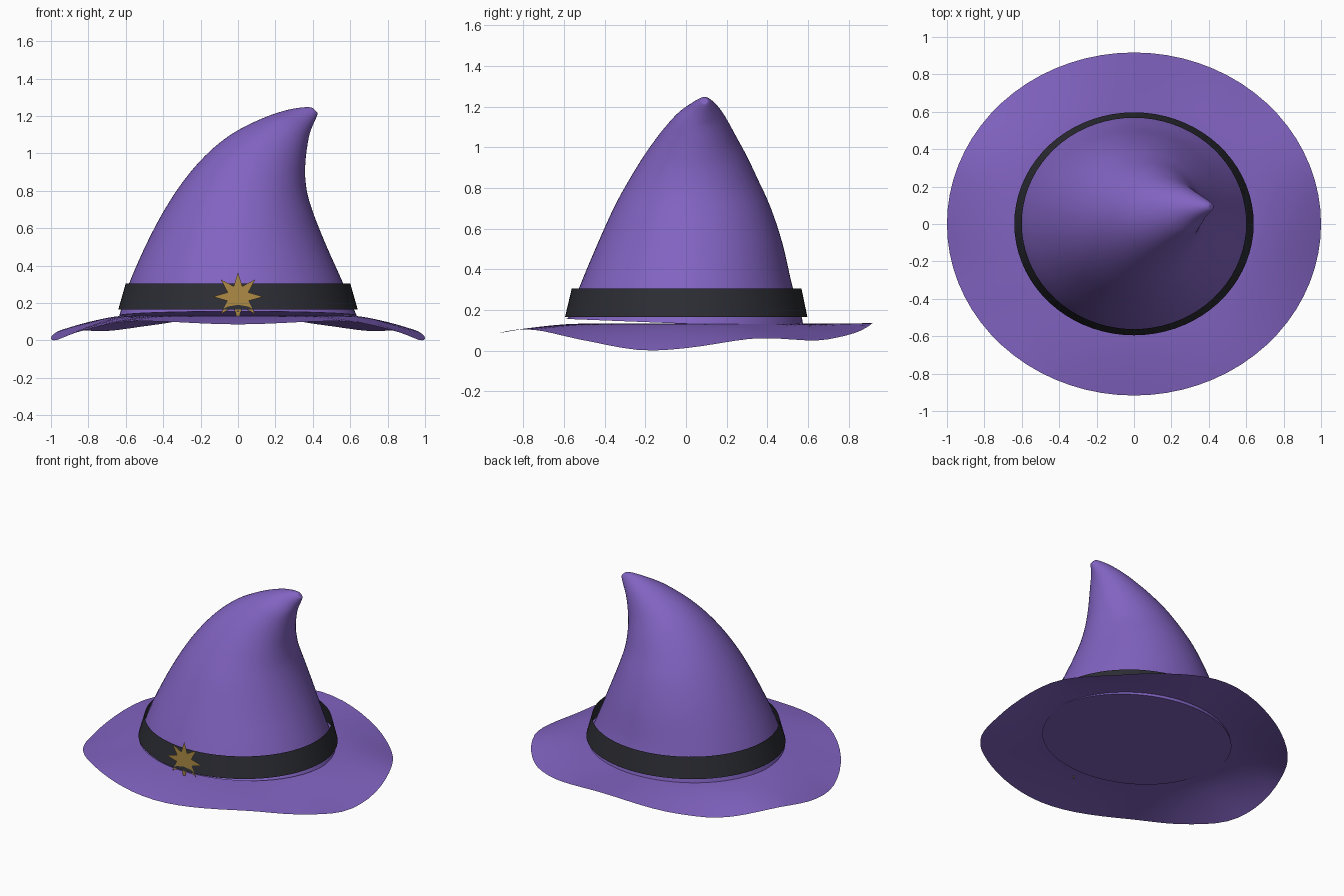
import bpy, math

if "Cube" in bpy.data.objects:
    bpy.data.objects.remove(bpy.data.objects["Cube"])

SEG = 72


def material(name, rgb):
    m = bpy.data.materials.new(name)
    m.diffuse_color = (*rgb, 1)
    m.use_nodes = True
    m.node_tree.nodes["Principled BSDF"].inputs["Base Color"].default_value = m.diffuse_color
    return m


purple = material("purple felt", (0.222, 0.125, 0.535))
black = material("charcoal ribbon", (0.025, 0.026, 0.034))
gold = material("antique gold", (0.42, 0.26, 0.06))


def make(name, verts, faces, mat, smooth=True):
    me = bpy.data.meshes.new(name)
    me.from_pydata(verts, [], faces)
    me.materials.append(mat)
    ob = bpy.data.objects.new(name, me)
    bpy.context.collection.objects.link(ob)
    bpy.context.view_layer.objects.active = ob
    ob.select_set(True)
    if smooth:
        bpy.ops.object.shade_smooth_by_angle(angle=math.radians(50))
    ob.select_set(False)
    return ob


def loft(name, rings, mat, cap=False):
    """Bridge consecutive rings, each listed counter-clockwise from above."""
    verts = [v for r in rings for v in r]
    faces = []
    for k in range(len(rings) - 1):
        for i in range(SEG):
            j = (i + 1) % SEG
            faces.append((k * SEG + i, k * SEG + j, (k + 1) * SEG + j, (k + 1) * SEG + i))
    if cap:
        faces.append(tuple(range((len(rings) - 1) * SEG, len(rings) * SEG)))
        faces.append(tuple(reversed(range(SEG))))
    return make(name, verts, faces, mat)


def spline(a, b, c, d, t):
    """Catmull-Rom blend between b and c."""
    return 0.5 * (2 * b + (c - a) * t + (2 * a - 5 * b + 4 * c - d) * t * t
                  + (3 * b - a - 3 * c + d) * t ** 3)


def ring(s):
    """Tilted oval from left point, right point and front/back limits."""
    lx, lz, rx, rz, y0, y1 = s
    out = []
    for i in range(SEG):
        a = 2 * math.pi * i / SEG
        c, n = math.cos(a), math.sin(a)
        out.append(((lx + rx) / 2 + (rx - lx) / 2 * c, (y0 + y1) / 2 + (y1 - y0) / 2 * n,
                    (lz + rz) / 2 + (rz - lz) / 2 * c))
    return out


# Bent crown: left x, z, right x, z, front y, back y
sections = [
    (-.635, .13, .635, .13, -.59, .58),
    (-.58, .31, .56, .31, -.525, .525),
    (-.473, .55, .475, .50, -.435, .475),
    (-.366, .743, .41, .66, -.355, .417),
    (-.26, .893, .372, .78, -.28, .355),
    (-.152, 1.01, .359, .88, -.212, .303),
    (-.045, 1.096, .361, .96, -.152, .257),
    (.06, 1.155, .369, 1.03, -.10, .222),
    (.17, 1.203, .382, 1.10, -.045, .188),
    (.275, 1.235, .40, 1.15, .015, .155),
    (.36, 1.247, .418, 1.19, .055, .126),
    (.398, 1.243, .425, 1.21, .073, .11),
    (.412, 1.23, .424, 1.218, .084, .099),
]
rings = []
last = len(sections) - 1
for k in range(last):
    four = [sections[min(max(k + d, 0), last)] for d in (-1, 0, 1, 2)]
    for t in (0, .25, .5, .75):
        rings.append(ring([spline(*p, t) for p in zip(*four)]))
rings.append(ring(sections[-1]))
# The closed base leans: raised at the front, sunk into the brim at the back
rings[0] = [(x, y, .132 - .04 * y) for x, y, z in rings[0]]
loft("crown", rings, purple, cap=True)

# Wavy brim: edge height by angle from front (-90) to back (90), mirrored in x
wave = [(-125, .105), (-90, .086), (-55, .102), (-33, .05), (-14, .002), (0, .012), (19, .056),
        (27, .06), (45, .05), (61, .078), (90, .135), (119, .078)]


def edge_height(deg):
    for k in range(1, len(wave) - 2):
        (x1, z1), (x2, z2) = wave[k], wave[k + 1]
        if deg <= x2 + 1e-6:
            h, t = x2 - x1, (deg - x1) / (x2 - x1)
            m1 = (z2 - wave[k - 1][1]) / (x2 - wave[k - 1][0]) * h
            m2 = (wave[k + 2][1] - z1) / (wave[k + 2][0] - x1) * h
            return (z1 * (2 * t ** 3 - 3 * t * t + 1) + m1 * (t ** 3 - 2 * t * t + t)
                    + z2 * (3 * t * t - 2 * t ** 3) + m2 * (t ** 3 - t * t))


brim = []
for k in range(14):
    t = k / 13
    row = []
    for i in range(SEG):
        a = 2 * math.pi * i / SEG
        c, n = math.cos(a), math.sin(a)
        rim = edge_height(math.degrees(math.asin(max(-1, min(1, n)))))
        inner = .525 if n < 0 else .57
        z = .132 + (rim - .132) * t ** 1.6
        row.append(((.605 + .395 * t) * c, (inner + (.917 - inner) * t) * n, z))
    brim.append(row)
loft("brim", brim[::-1], purple)

# Hat band: an open sloping strip
loft("hat_band", [ring((-.64, .165, .64, .165, -.595, .597)),
                  ring((-.60, .305, .60, .305, -.562, .568))], black)

# Eight-pointed emblem on the front of the band
star = []
for i in range(16):
    r = .06 if i % 2 else .135 if i in (4, 12) else .13
    a = math.pi * i / 8
    star.append((-r * math.sin(a), -.589, .234 + r * math.cos(a)))
make("emblem", star, [tuple(reversed(range(16)))], gold, smooth=False)
